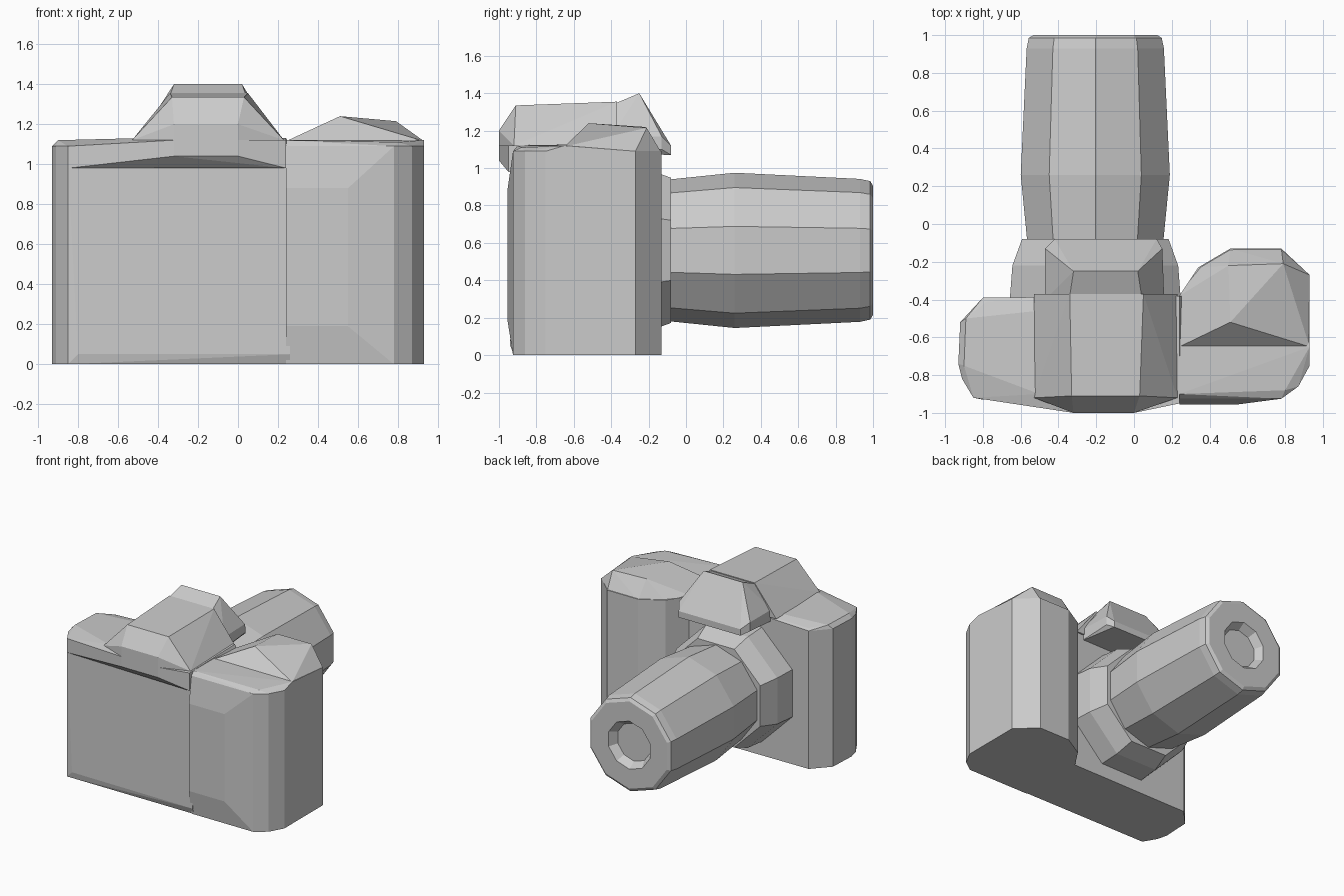
import bpy, bmesh, math
from mathutils import Vector

if "Cube" in bpy.data.objects:
    bpy.data.objects.remove(bpy.data.objects["Cube"])

GREY = (0.6, 0.6, 0.6, 1)
mat = bpy.data.materials.new("plain grey")
mat.use_nodes = True
mat.diffuse_color = GREY
mat.node_tree.nodes["Principled BSDF"].inputs["Base Color"].default_value = GREY


def finish(name, bm):
    bmesh.ops.recalc_face_normals(bm, faces=bm.faces)
    mesh = bpy.data.meshes.new(name)
    bm.to_mesh(mesh)
    bm.free()
    mesh.materials.append(mat)
    obj = bpy.data.objects.new(name, mesh)
    bpy.context.collection.objects.link(obj)
    return obj


def hull(name, points):
    """Faceted convex solid around a few corner points."""
    bm = bmesh.new()
    for p in points:
        bm.verts.new(p)
    res = bmesh.ops.convex_hull(bm, input=bm.verts)
    loose = [v for v in bm.verts if not v.link_faces]
    bmesh.ops.delete(bm, geom=loose, context="VERTS")
    bmesh.ops.dissolve_limit(bm, angle_limit=0.02, verts=bm.verts, edges=bm.edges)
    return finish(name, bm)


def at(outline, *heights):
    return [(x, y, z) for z in heights for x, y in outline]


AXIS = Vector((-0.205, 0, 0.56))


def turned(name, profile, sides, twist=0.5):
    """Rings (y, radius) around the lens axis, capped at both ends."""
    bm = bmesh.new()
    rings = []
    for y, r in profile:
        angles = [(i + twist) * math.tau / sides for i in range(sides)]
        rings.append([bm.verts.new(AXIS + Vector((r * math.cos(a), y, r * math.sin(a))))
                      for a in angles])
    for a, b in zip(rings, rings[1:]):
        for i in range(sides):
            j = (i + 1) % sides
            bm.faces.new((a[i], a[j], b[j], b[i]))
    bm.faces.new(rings[0])
    bm.faces.new(rings[-1])
    return finish(name, bm)


# Main body
body_plan = [(0.26, -0.38), (-0.8, -0.39), (-0.92, -0.52), (-0.93, -0.74),
             (-0.91, -0.82), (-0.85, -0.92)]
hull("body", at(body_plan, 0, 1.0) + [(0.26, -0.92, 0), (0.26, -0.94, 0.05),
     (-0.8, -0.93, 0.05), (0.26, -0.93, 0.98)])

# Top plate with a rear lip that swells behind the viewfinder
hull("top_plate", at(body_plan, 0.98, 1.09)
     + [(0.24, -0.95, z) for z in (0.98, 1.12)]
     + [(x, -1, z) for x in (-0.32, 0) for z in (1.04, 1.12)]
     + [(-0.9, -0.75, 1.12), (-0.89, -0.5, 1.12), (-0.5, -0.9, 1.13),
        (-0.78, -0.41, 1.1), (0.24, -0.38, 1.13)])

# Hand grip with faceted hump on top
grip_plan = [(0.24, -0.925), (0.78, -0.925), (0.87, -0.86), (0.93, -0.75),
             (0.93, -0.27), (0.78, -0.13), (0.51, -0.13), (0.34, -0.23), (0.24, -0.38)]
hull("grip", at(grip_plan, 0, 1.09)
     + [(x, -0.955, z) for x in (0.24, 0.55) for z in (0.19, 0.88)]
     + [(0.24, -0.9, 1.12), (0.8, -0.88, 1.11), (0.93, -0.65, 1.12), (0.24, -0.65, 1.12)])
hull("grip_hump", [(0.24, -0.65, 1.115), (0.93, -0.65, 1.115), (0.51, -0.52, 1.24),
     (0.5, -0.22, 1.22), (0.79, -0.21, 1.215), (0.93, -0.27, 1.09),
     (0.78, -0.13, 1.08), (0.51, -0.13, 1.08), (0.34, -0.23, 1.08), (0.24, -0.38, 1.1)])

# Viewfinder housing
hull("viewfinder", [(x, y, 1.12) for x in (-0.53, 0.23) for y in (-0.92, -0.37)]
     + [(x, -1, z) for x in (-0.32, 0) for z in (1.04, 1.2)]
     + [(x, -0.91, 1.335) for x in (-0.33, 0.03)]
     + [(x, -0.37, 1.355) for x in (-0.34, 0.05)])

# Flash head, overhanging the lens mount
hull("flash", [(x, -0.4, z) for x in (-0.47, 0.16) for z in (1.08, 1.17)]
     + [(x, -0.38, 1.345) for x in (-0.34, 0.04)]
     + [(x, -0.25, 1.4) for x in (-0.32, 0.02)]
     + [(x, -0.13, z) for x in (-0.47, 0.15) for z in (1.1, 1.17)]
     + [(x, -0.08, z) for x in (-0.42, 0.12) for z in (1.07, 1.12)])

# Lens mount and barrel with a recessed front element
turned("lens_mount", [(-0.4, 0.49), (-0.22, 0.475), (-0.08, 0.42)], 8)
turned("lens_barrel", [(-0.12, 0.375), (-0.08, 0.38), (0.26, 0.415), (0.93, 0.382),
                       (0.985, 0.37), (1.0, 0.345), (1.0, 0.19), (0.94, 0.15)], 10)
